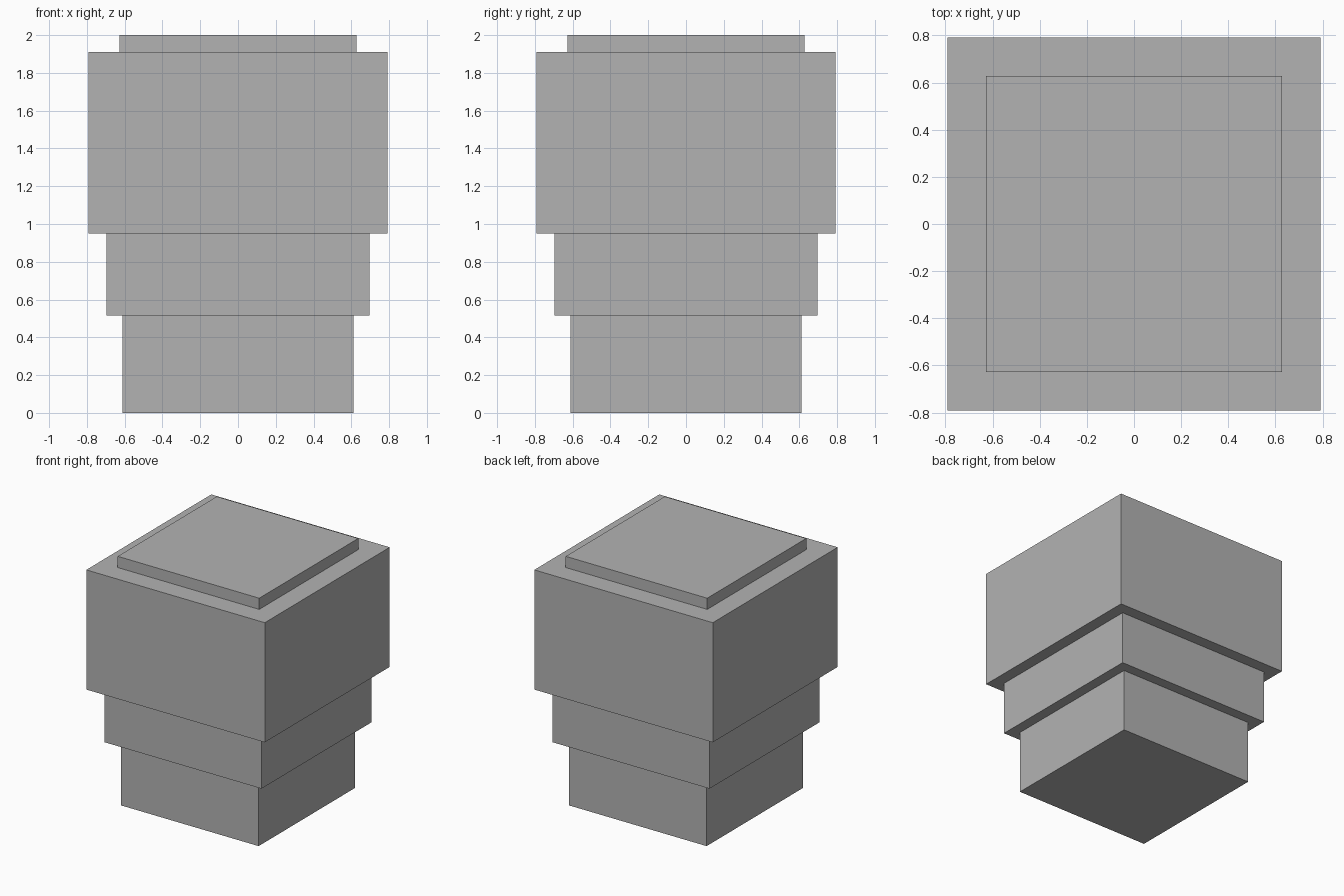
import bpy

# Remove the default cube
if "Cube" in bpy.data.objects:
    bpy.data.objects.remove(bpy.data.objects["Cube"], do_unlink=True)

# Single plain grey
GREY = (0.45, 0.45, 0.45, 1)
grey = bpy.data.materials.new("plain grey")
grey.use_nodes = True
grey.diffuse_color = GREY
grey.node_tree.nodes["Principled BSDF"].inputs["Base Color"].default_value = GREY


def square_block(name, half_width, bottom, top):
    """Square block centred on the z axis, with its size applied to the mesh."""
    bpy.ops.mesh.primitive_cube_add(size=1, location=(0, 0, (bottom + top) / 2))
    block = bpy.context.object
    block.name = name
    block.scale = (2 * half_width, 2 * half_width, top - bottom)
    bpy.ops.object.transform_apply(location=False, rotation=False, scale=True)
    block.data.materials.append(grey)
    return block


# Stacked blocks, from the ground up
square_block("foot_block", 0.611, 0, 0.516)
square_block("middle_block", 0.696, 0.516, 0.95)
square_block("main_block", 0.792, 0.95, 1.91)
square_block("top_plate", 0.628, 1.91, 2)
